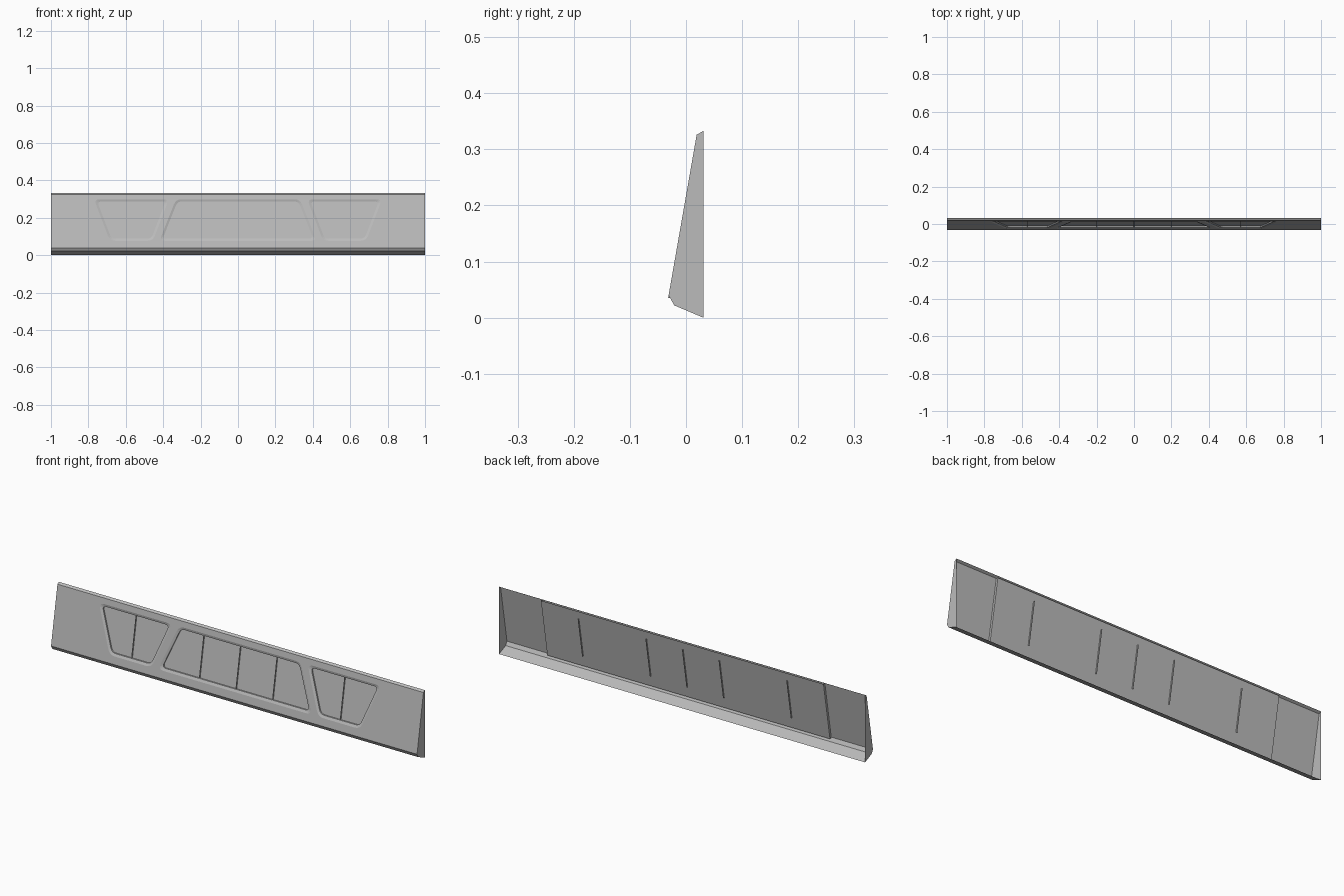
import bpy, bmesh, math
from mathutils import Vector

cube = bpy.data.objects.get("Cube")
if cube:
    bpy.data.objects.remove(cube, do_unlink=True)

grey = bpy.data.materials.new("plain grey")
grey.use_nodes = True
colour = (0.5, 0.5, 0.5, 1)
grey.diffuse_color = colour
grey.node_tree.nodes["Principled BSDF"].inputs["Base Color"].default_value = colour

# Side profile as (y, z), from lower back edge round the front to upper back edge
PROFILE = [(0.031, 0.0), (-0.021, 0.022), (-0.031, 0.04), (0.019, 0.326), (0.031, 0.333)]
Z0, Z1 = 0.04, 0.326
DEPTH = 0.011


def on_face(x, z, depth=0.0):
    """Point on the sloping front, pushed back by depth."""
    return Vector((x, -0.031 + (z - Z0) * 0.05 / (Z1 - Z0) + depth, z))


def finish(bm, name):
    mesh = bpy.data.meshes.new(name)
    bm.to_mesh(mesh)
    bm.free()
    mesh.materials.append(grey)
    obj = bpy.data.objects.new(name, mesh)
    bpy.context.collection.objects.link(obj)
    return obj


def inset(corners, d):
    """Move every side of a counter-clockwise polygon inward by d."""
    pts, n, out = [Vector(c) for c in corners], len(corners), []
    for i in range(n):
        a = (pts[i] - pts[i - 1]).normalized()
        b = (pts[(i + 1) % n] - pts[i]).normalized()
        na, nb = Vector((-a.y, a.x)), Vector((-b.y, b.x))
        out.append(pts[i] + (na + nb) * d / (1 + na.dot(nb)))
    return out


def rounded(corners, r, steps=4):
    """Round the corners with short curves."""
    n, out = len(corners), []
    for i, p in enumerate(corners):
        a = p + (corners[i - 1] - p).normalized() * r
        b = p + (corners[(i + 1) % n] - p).normalized() * r
        for k in range(steps + 1):
            t = k / steps
            out.append(a * (1 - t) ** 2 + p * 2 * t * (1 - t) + b * t * t)
    return out


# Window outlines as (x, z), counter-clockwise from the front
right_window = [(0.455, 0.077), (0.685, 0.077), (0.77, 0.299), (0.37, 0.299)]
left_window = [(-x, z) for x, z in reversed(right_window)]
centre_window = [(-0.42, 0.077), (0.42, 0.077), (0.332, 0.299), (-0.332, 0.299)]

# Front sheet with three holes, each with a sloping rim and a straight wall
bm = bmesh.new()
outer = [bm.verts.new(on_face(x, z)) for x, z in ((-1, Z0), (1, Z0), (1, Z1), (-1, Z1))]
edges = [bm.edges.new((outer[i - 1], outer[i])) for i in range(4)]
rims = []
for window in (left_window, centre_window, right_window):
    rings = []
    for d, depth, r in ((0, 0, 0.03), (0.012, 0.004, 0.022), (0.012, DEPTH, 0.022)):
        rings.append([bm.verts.new(on_face(p.x, p.y, depth)) for p in rounded(inset(window, d), r)])
    ring = rings[0]
    edges += [bm.edges.new((ring[i - 1], ring[i])) for i in range(len(ring))]
    rims.append(rings)
bmesh.ops.triangle_fill(bm, use_beauty=True, edges=edges, normal=(0, -1, 0.17))
for f in bm.faces:
    f.normal_update()
    if f.normal.y > 0:
        f.normal_flip()
for rings in rims:
    for a, b in zip(rings, rings[1:]):
        for i in range(len(a)):
            bm.faces.new((a[i - 1], a[i], b[i], b[i - 1]))
finish(bm, "front_sheet")

# Bottom lip, top lip and end caps; the back stays open
bm = bmesh.new()
left, right = [[bm.verts.new((x, y, z)) for y, z in PROFILE] for x in (-1, 1)]
for i in (0, 1, 3):
    bm.faces.new((left[i], right[i], right[i + 1], left[i + 1]))
bm.faces.new(left)
bm.faces.new(list(reversed(right)))
finish(bm, "lips_and_ends")

# Recessed backing panel behind the windows, closed at both ends
bm = bmesh.new()
X = 0.772
za, zb = 0.035, 0.325
back = [bm.verts.new(on_face(x, z, DEPTH)) for x, z in ((-X, za), (X, za), (X, zb), (-X, zb))]
bm.faces.new(back)
for i, j in ((0, 3), (1, 2)):
    front = [bm.verts.new(on_face(back[k].co.x, back[k].co.z)) for k in (i, j)]
    bm.faces.new((back[i], back[j], front[1], front[0]))
finish(bm, "backing_panel")

# Thin upright dividers that stand out on both sides of the backing panel
bm = bmesh.new()
for x in (-0.57, -0.2, 0, 0.2, 0.57):
    box = bmesh.ops.create_cube(bm, size=1)["verts"]
    for v in box:
        z = 0.089 if v.co.z < 0 else 0.287
        v.co = on_face(x + v.co.x * 0.003, z, DEPTH + v.co.y * 0.012)
finish(bm, "dividers")
